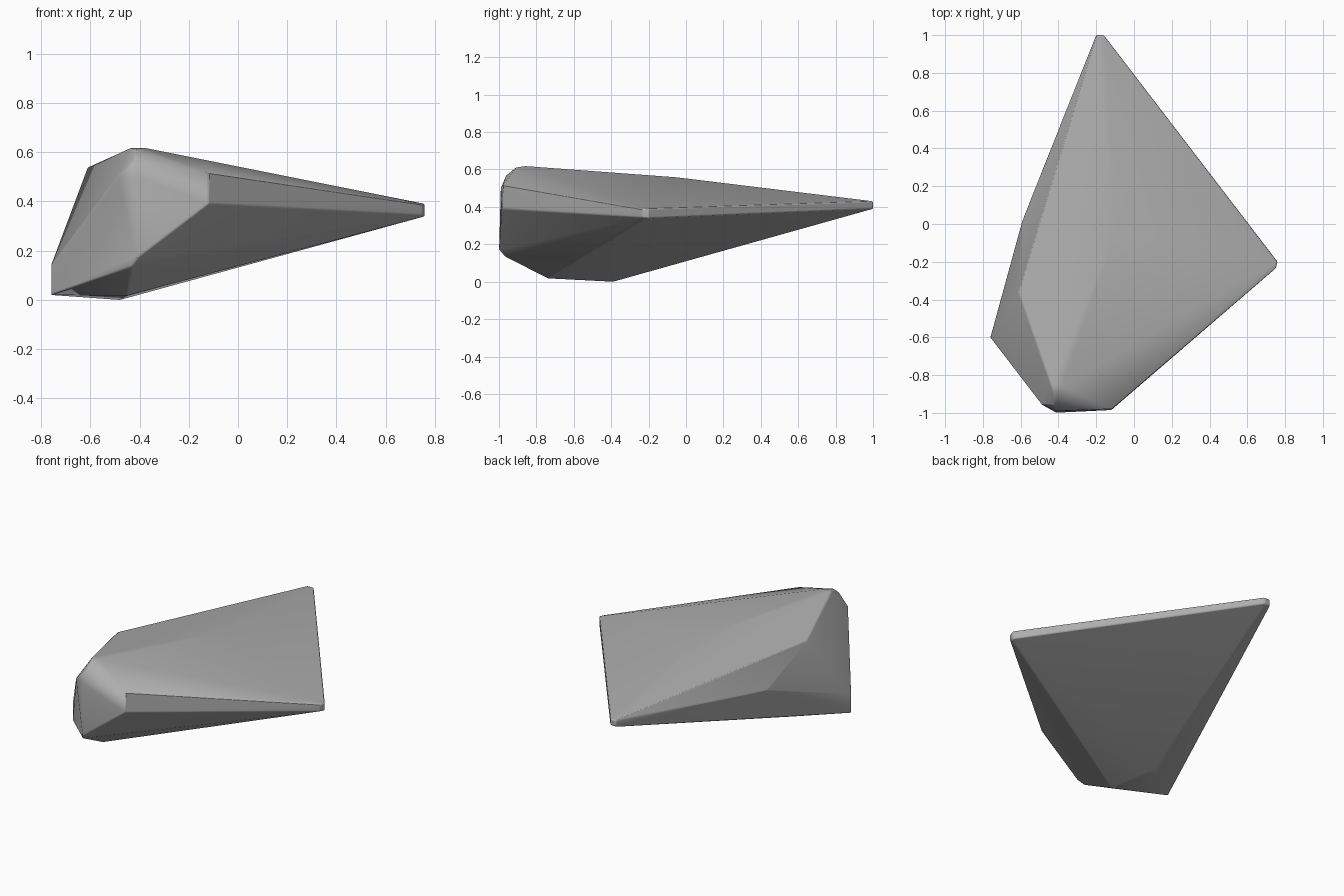
import bpy
import bmesh

cube = bpy.data.objects.get("Cube")
if cube:
    bpy.data.objects.remove(cube, do_unlink=True)

# Stone colour
stone = bpy.data.materials.new("stone grey")
stone.use_nodes = True
grey = (0.42, 0.42, 0.42, 1)
stone.diffuse_color = grey
stone.node_tree.nodes["Principled BSDF"].inputs["Base Color"].default_value = grey

# Corners of the boulder; worn corners have several close points
tips = [(0.76, -0.2, 0.34), (0.76, -0.2, 0.39), (0.75, -0.235, 0.385), (0.75, -0.235, 0.345),
        (-0.2, 1, 0.43), (-0.16, 1, 0.43), (-0.2, 1, 0.39), (-0.16, 1, 0.39)]
crown = [(-0.44, -0.85, 0.617), (-0.38, -0.86, 0.618), (-0.42, -0.91, 0.611), (-0.42, -0.96, 0.57),
         (-0.61, -0.36, 0.54), (-0.1, -0.05, 0.558)]
front = [(-0.49, -0.955, 0.5), (-0.41, -0.99, 0.5), (-0.12, -0.98, 0.515), (-0.12, -0.985, 0.39),
         (-0.41, -1, 0.17), (-0.43, -0.97, 0.135)]
side = [(-0.76, -0.6, 0.14), (-0.76, -0.6, 0.02), (-0.59, 0.02, 0.356)]
base = [(-0.48, -0.39, 0), (-0.45, -0.74, 0.018)]

# Wrap the corners in a convex skin
mesh = bpy.data.meshes.new("boulder")
bm = bmesh.new()
for point in tips + crown + front + side + base:
    bm.verts.new(point)
bmesh.ops.convex_hull(bm, input=bm.verts[:])
bmesh.ops.delete(bm, geom=[v for v in bm.verts if not v.link_faces], context="VERTS")
bmesh.ops.dissolve_limit(bm, angle_limit=0.03, verts=bm.verts[:], edges=bm.edges[:])
bmesh.ops.recalc_face_normals(bm, faces=bm.faces[:])
bm.to_mesh(mesh)
bm.free()

boulder = bpy.data.objects.new("boulder", mesh)
bpy.context.collection.objects.link(boulder)
mesh.materials.append(stone)

# Slightly worn edges, smooth across the bevels and flat on the big facets
bevel = boulder.modifiers.new("worn edges", "BEVEL")
bevel.width = 0.006
bevel.segments = 2
bevel.limit_method = "ANGLE"
bevel.angle_limit = 0.5
bpy.context.view_layer.objects.active = boulder
boulder.select_set(True)
bpy.ops.object.shade_smooth_by_angle(angle=0.6)
weighted = boulder.modifiers.new("facet shading", "WEIGHTED_NORMAL")
weighted.keep_sharp = True
